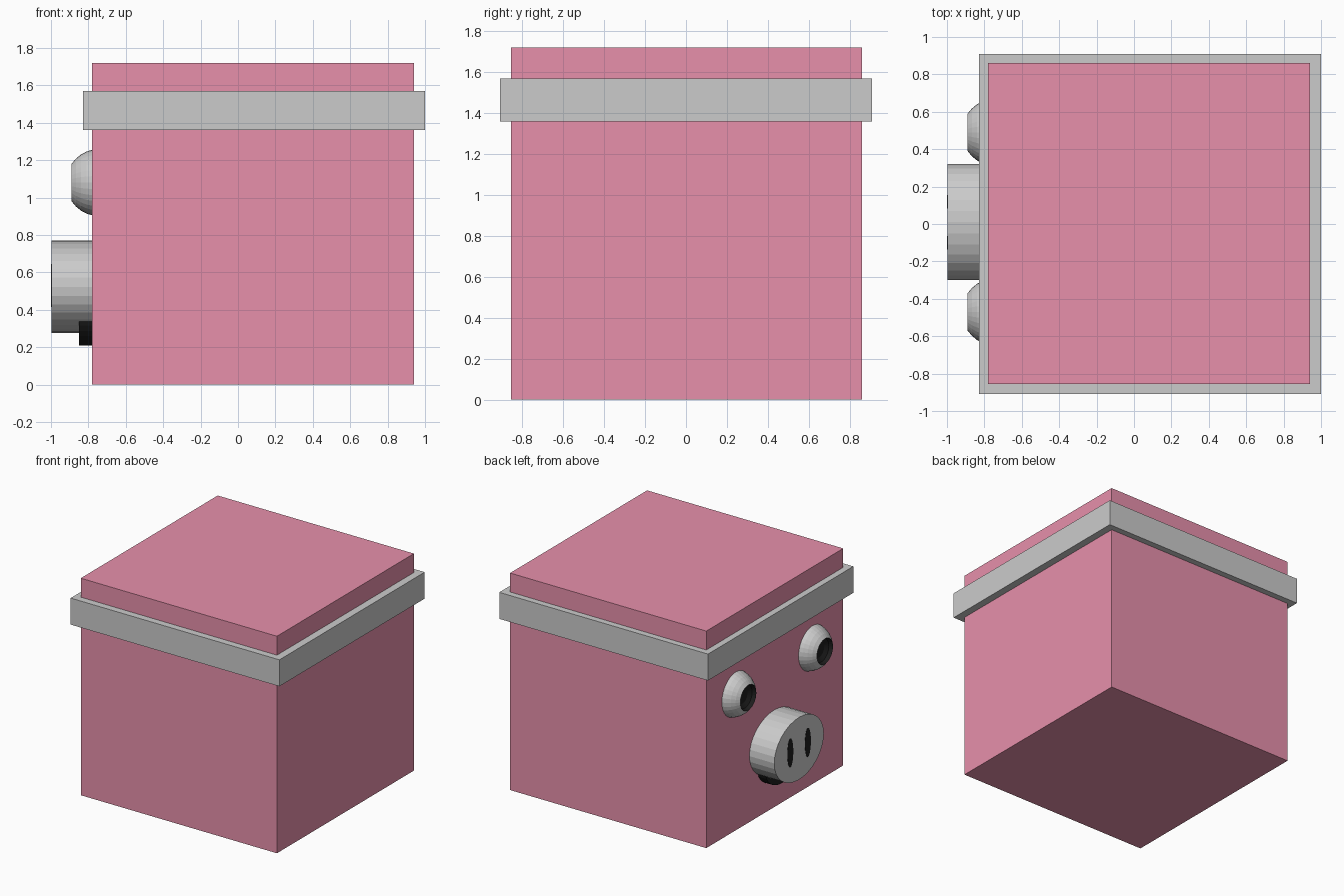
import bpy, bmesh
from math import sin, cos, pi, radians
from mathutils import Vector

if "Cube" in bpy.data.objects:
    bpy.data.objects.remove(bpy.data.objects["Cube"])


def material(name, rgb):
    m = bpy.data.materials.new(name)
    m.diffuse_color = (*rgb, 1)
    m.use_nodes = True
    m.node_tree.nodes["Principled BSDF"].inputs["Base Color"].default_value = m.diffuse_color
    return m


PINK = material("pink", (0.8, 0.28, 0.41))
BLACK = material("black", (0.012, 0.012, 0.012))


def finish(name, bm, mat=None):
    bmesh.ops.recalc_face_normals(bm, faces=bm.faces)
    mesh = bpy.data.meshes.new(name)
    bm.to_mesh(mesh)
    bm.free()
    ob = bpy.data.objects.new(name, mesh)
    bpy.context.collection.objects.link(ob)
    if mat:
        mesh.materials.append(mat)
    return ob


def box(name, lo, hi, mat=None):
    lo, hi = Vector(lo), Vector(hi)
    bm = bmesh.new()
    bmesh.ops.create_cube(bm, size=1)
    bmesh.ops.scale(bm, vec=hi - lo, verts=bm.verts)
    bmesh.ops.translate(bm, vec=(lo + hi) / 2, verts=bm.verts)
    return finish(name, bm, mat)


def lathe(name, profile, y, z, ry=1, rz=1, mat=None, n=32, caps=(0, -1)):
    """Rings of (x, radius) around the x axis; ry and rz make them oval."""
    bm = bmesh.new()
    rings = [[bm.verts.new((x, y + r * ry * cos(2 * pi * i / n),
                            z + r * rz * sin(2 * pi * i / n)))
              for i in range(n)] for x, r in profile]
    for a, b in zip(rings, rings[1:]):
        for i in range(n):
            j = (i + 1) % n
            bm.faces.new((a[i], a[j], b[j], b[i]))
    for c in caps:
        bm.faces.new(rings[c])
    return finish(name, bm, mat)


# Cube head and the band around it
box("head", (-0.78, -0.855, 0), (0.94, 0.86, 1.72), PINK)
box("head_band", (-0.83, -0.91, 1.36), (1.0, 0.91, 1.57))

# Eyes: sphere rings cut off at the front, with a dark hollow pupil
R, EYE_X, EYE_Z = 0.18, -0.74, 1.08
arc = [(EYE_X - R * cos(radians(a)), R * sin(radians(a)))
       for a in (33.75, 45, 56.25, 67.5, 78.75, 90)]
front_x, front_r = arc[0]
for side, y in (("left", 0.49), ("right", -0.47)):
    lathe("eye_" + side, arc, y, EYE_Z, caps=(-1,))
    pupil = [(front_x, front_r), (front_x + 0.03, front_r * 0.9),
             (front_x + 0.05, front_r * 0.6)]
    ob = lathe("pupil_" + side, pupil, y, EYE_Z, mat=BLACK, caps=(-1,))
    ob.data.flip_normals()  # hollow faces outwards to the viewer

# Oval snout with two flush nostrils
lathe("snout", [(-0.998, 1), (-0.74, 1)], 0.01, 0.523, 0.31, 0.247)
for side, y in (("left", 0.12), ("right", -0.10)):
    lathe("nostril_" + side, [(-1.0, 1), (-0.97, 1)], y, 0.53,
          0.036, 0.115, BLACK)

# Mouth peeking out below the snout
lathe("mouth", [(-0.85, 1), (-0.74, 1)], 0.01, 0.38, 0.21, 0.17, BLACK)
